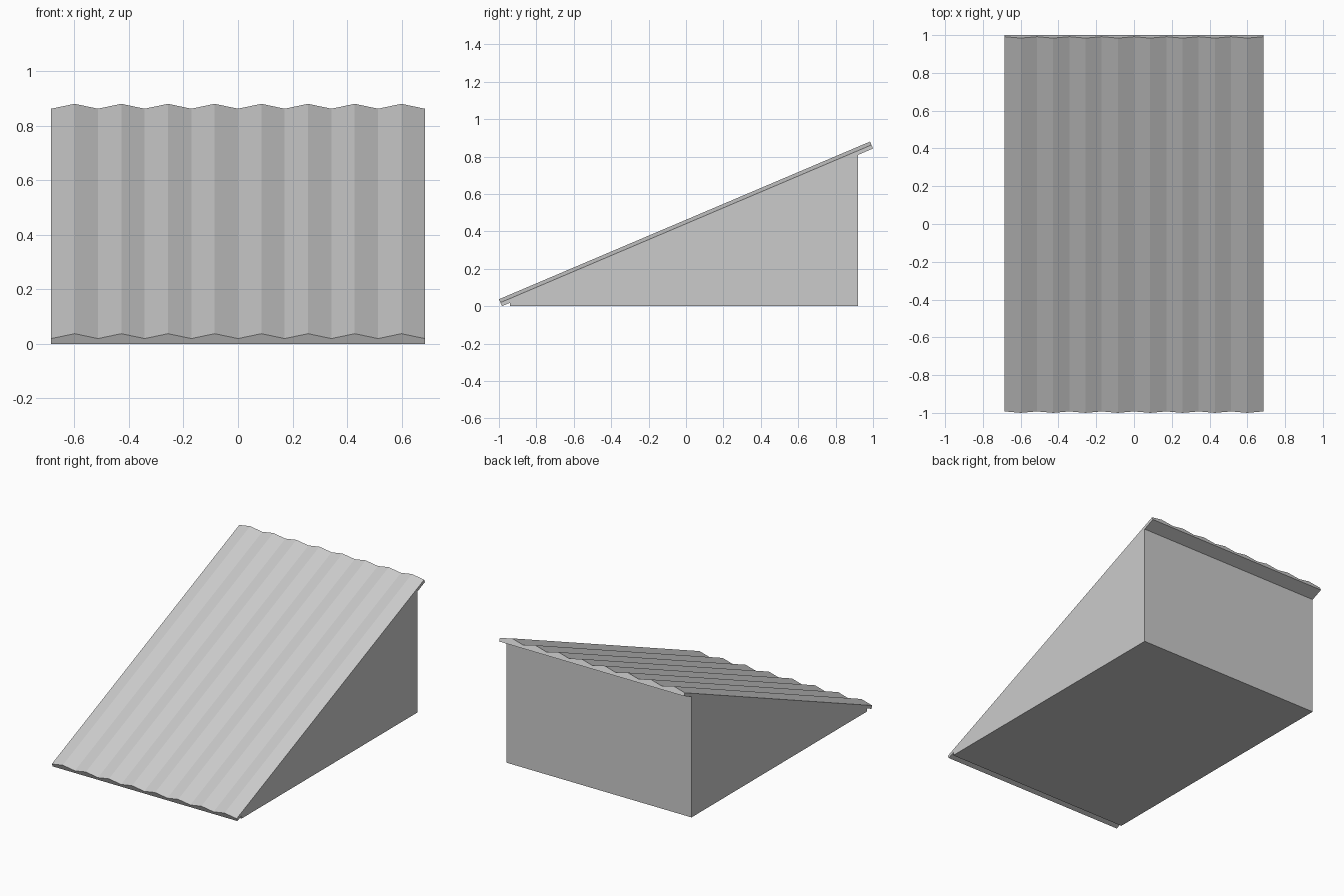
import bpy, bmesh
from mathutils import Vector

if "Cube" in bpy.data.objects:
    bpy.data.objects.remove(bpy.data.objects["Cube"])

HALF_W = 0.685
WAVES = 8


def prism(name, outline, shift):
    """Sweep a closed planar outline along a vector into a solid."""
    bm = bmesh.new()
    face = bm.faces.new([bm.verts.new(p) for p in outline])
    swept = bmesh.ops.extrude_face_region(bm, geom=[face])
    verts = [g for g in swept["geom"] if isinstance(g, bmesh.types.BMVert)]
    bmesh.ops.translate(bm, verts=verts, vec=shift)
    bmesh.ops.recalc_face_normals(bm, faces=bm.faces)
    mesh = bpy.data.meshes.new(name)
    bm.to_mesh(mesh)
    bm.free()
    obj = bpy.data.objects.new(name, mesh)
    bpy.context.collection.objects.link(obj)
    return obj


# Roof underside runs from the low front edge to the high back edge
low = Vector((0, -0.984, 0.0))
high = Vector((0, 1.0, 0.843))
slope = high - low
normal = Vector((0, -slope.z, slope.y)).normalized()


def under_z(y):
    return low.z + (y - low.y) * slope.z / slope.y


# Wedge-shaped body with a vertical back wall and a small front lip
front, back = -0.94, 0.92
prism("body", [(-HALF_W, front, 0), (-HALF_W, back, 0),
               (-HALF_W, back, under_z(back)), (-HALF_W, front, under_z(front))],
      Vector((2 * HALF_W, 0, 0)))

# Corrugated roof: flat underside, zigzag top, swept up the slope
side = Vector((HALF_W, 0, 0))
outline = [low - side, low + side]
steps = 2 * WAVES
for i in range(steps, -1, -1):
    x = -HALF_W + 2 * HALF_W * i / steps
    height = 0.0405 if i % 2 else 0.021
    outline.append(low + Vector((x, 0, 0)) + normal * height)
prism("corrugated_roof", outline, slope)
